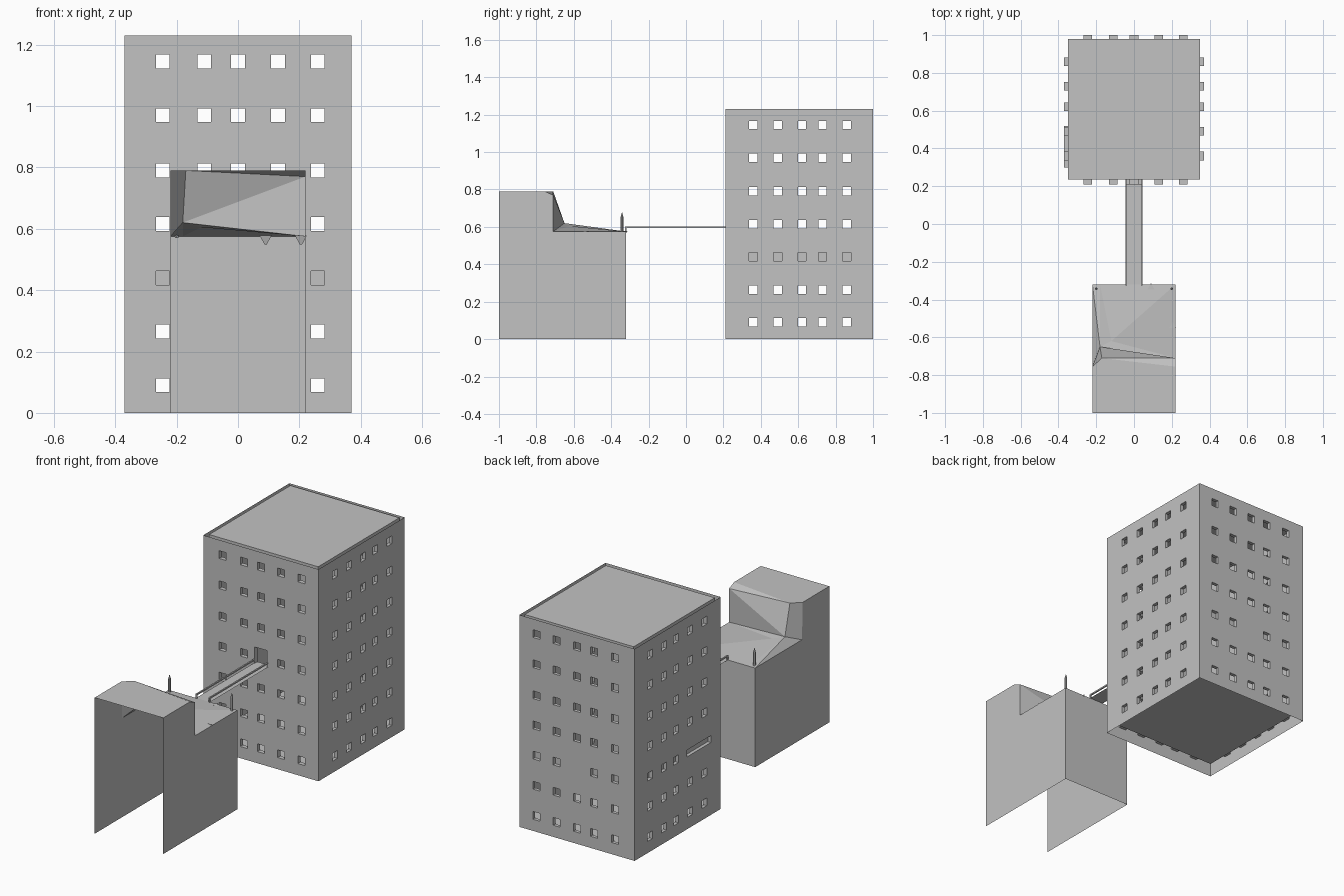
import bpy, bmesh
from mathutils import Vector

cube = bpy.data.objects.get("Cube")
if cube:
    bpy.data.objects.remove(cube, do_unlink=True)

grey = bpy.data.materials.new("plain_grey")
grey.use_nodes = True
GREY = (0.54, 0.54, 0.54, 1)
grey.diffuse_color = GREY
grey.node_tree.nodes["Principled BSDF"].inputs["Base Color"].default_value = GREY


def finish(name, bm, recalc=True):
    bmesh.ops.remove_doubles(bm, verts=bm.verts, dist=0.0005)
    if recalc:
        bmesh.ops.recalc_face_normals(bm, faces=bm.faces)
    mesh = bpy.data.meshes.new(name)
    bm.to_mesh(mesh)
    bm.free()
    mesh.materials.append(grey)
    ob = bpy.data.objects.new(name, mesh)
    bpy.context.scene.collection.objects.link(ob)
    return ob


def face(bm, *pts):
    bm.faces.new([bm.verts.new(p) for p in pts])


def box(bm, lo, hi):
    res = bmesh.ops.create_cube(bm, size=1)
    lo, hi = Vector(lo), Vector(hi)
    for v in res["verts"]:
        v.co = [(a + b) / 2 + c * (b - a) for a, b, c in zip(lo, hi, v.co)]


def inside(u, z, r):
    return r[0] < u < r[1] and r[2] < z < r[3]


def skin(bm, place, depth, area, grid, holes):
    """One sheet of wall, cut along the grid and open at the holes."""
    us = sorted({u for u in grid[0] if area[0] < u < area[1]} | set(area[:2]))
    zs = sorted({z for z in grid[1] if area[2] < z < area[3]} | set(area[2:]))
    for u0, u1 in zip(us, us[1:]):
        for z0, z1 in zip(zs, zs[1:]):
            if not any(inside((u0 + u1) / 2, (z0 + z1) / 2, h) for h in holes):
                face(bm, place(u0, z0, depth), place(u1, z0, depth),
                     place(u1, z1, depth), place(u0, z1, depth))


def wall(bm, place, outer, inner, out_area, in_area, holes, blind):
    """Double wall whose openings are lined from the outer to the inner sheet."""
    grid = ({u for h in holes for u in h[:2]}, {z for h in holes for z in h[2:]})
    skin(bm, place, outer, out_area, grid, holes)
    skin(bm, place, inner, in_area, grid, [h for h in holes if h not in blind])
    for u0, u1, z0, z1 in holes:
        ring = [(u0, z0), (u1, z0), (u1, z1), (u0, z1)]
        for a, b in zip(ring, ring[1:] + ring[:1]):
            face(bm, place(*a, outer), place(*b, outer),
                 place(*b, inner), place(*a, inner))


# Tower with a grid of square windows on every side
TOP, FLOOR = 1.23, 0.06
ROWS = (0.09, 0.265, 0.44, 0.615, 0.79, 0.97, 1.145)
X_COLS = (-0.245, -0.11, 0, 0.13, 0.26)
Y_COLS = (0.36, 0.49, 0.62, 0.73, 0.86)
H = 0.0225


def windows(cols, skip=()):
    return [(u - H, u + H, z - H, z + H) for z in ROWS for u in cols
            if (u, z) not in skip]


def at_x(u, z, d):
    return (d, u, z)


def at_y(u, z, d):
    return (u, d, z)


door = (-0.04, 0.04, 0.575, 0.67)
slot = (0.30, 0.52, 0.42, 0.46)
front = windows(X_COLS, {(0, 0.615)}) + [door]
back = windows(X_COLS, {(0, 0.44)})
right = windows(Y_COLS)
left = windows(Y_COLS, {(0.36, 0.44), (0.49, 0.44)}) + [slot]


def middle_row(holes):
    return [h for h in holes if inside(h[0] + H, 0.44, (-1, 1, h[2], h[3]))]


bm = bmesh.new()
x_out, x_in = (-0.37, 0.37, 0, TOP), (-0.35, 0.35, FLOOR, TOP)
y_out, y_in = (0.21, 1, 0, TOP), (0.235, 0.98, FLOOR, TOP)
wall(bm, at_y, 0.21, 0.235, x_out, x_in, front, [])
wall(bm, at_y, 1, 0.98, x_out, x_in, back, middle_row(back))
wall(bm, at_x, 0.37, 0.35, y_out, y_in, right, [])
wall(bm, at_x, -0.37, -0.35, y_out, y_in, left, middle_row(left))
finish("tower_walls", bm)

# Roof and floor sheets set inside the outer wall
for name, z in (("tower_floor", FLOOR), ("tower_roof", TOP)):
    bm = bmesh.new()
    face(bm, (-0.35, 0.235, z), (0.35, 0.235, z), (0.35, 0.98, z), (-0.35, 0.98, z))
    finish(name, bm)

# Broken block: two side walls and a back wall, open in front and below
LOW, HIGH, W = 0.575, 0.79, 0.22
bm = bmesh.new()
face(bm, (W, -1, 0), (W, -0.32, 0), (W, -0.32, LOW), (W, -0.71, LOW),
     (W, -0.71, 0.77), (W, -0.755, HIGH), (W, -1, HIGH))
face(bm, (-W, -1, 0), (-W, -1, HIGH), (-W, -0.755, HIGH), (-W, -0.75, LOW),
     (-W, -0.32, LOW), (-W, -0.32, 0))
face(bm, (W, -0.32, 0), (-W, -0.32, 0), (-W, -0.32, LOW), (W, -0.32, LOW))
finish("block_walls", bm, recalc=False)

# Roof, ragged step and lower terrace of the block
roof_l, roof_r = (-W, -0.755, HIGH), (W, -0.755, HIGH)
edge_l, edge_r = (-0.17, -0.71, HIGH), (W, -0.71, 0.77)
foot_l, foot_r = (-0.18, -0.65, 0.62), (W, -0.71, LOW)
side, heap = (-W, -0.75, LOW), (-0.12, -0.62, 0.605)
back_l, back_r, seam = (-W, -0.32, LOW), (W, -0.32, LOW), (-0.18, -0.32, LOW)
bm = bmesh.new()
for pts in (((-W, -1, HIGH), (W, -1, HIGH), roof_r, roof_l),
            (roof_l, roof_r, edge_l), (roof_r, edge_r, edge_l),
            (edge_l, edge_r, foot_l), (edge_r, foot_r, foot_l),
            (roof_l, edge_l, foot_l, side),
            (foot_l, foot_r, heap), (foot_l, heap, seam),
            (heap, foot_r, back_r), (heap, back_r, seam),
            (side, foot_l, back_l), (foot_l, seam, back_l)):
    face(bm, *pts)
finish("block_terrace", bm, recalc=False)

# Small shards along the broken edges
bm = bmesh.new()
for x, y in ((0.09, -0.335), (0.205, -0.54)):
    res = bmesh.ops.create_cone(bm, segments=3, radius1=0.004, radius2=0.022,
                                depth=0.03, cap_ends=True)
    bmesh.ops.translate(bm, verts=res["verts"], vec=(x, y, LOW - 0.012))
finish("edge_shards", bm)

# Pointed corner posts
for name, x in (("left_post", 0.2), ("right_post", -0.2)):
    bm = bmesh.new()
    for r2, depth, z in ((0.007, 0.085, 0.6125), (0, 0.025, 0.6675)):
        res = bmesh.ops.create_cone(bm, segments=6, radius1=0.007, radius2=r2,
                                    depth=depth, cap_ends=True)
        bmesh.ops.translate(bm, verts=res["verts"], vec=(x, -0.342, z))
    finish(name, bm)

# Footbridge deck and thin handrails
bm = bmesh.new()
face(bm, (-0.045, -0.32, LOW), (0.045, -0.32, LOW), (0.045, 0.235, LOW), (-0.045, 0.235, LOW))
finish("bridge_deck", bm)
for name, x in (("left_rail", 0.041), ("right_rail", -0.041)):
    bm = bmesh.new()
    box(bm, (x - 0.004, -0.325, 0.593), (x + 0.004, 0.21, 0.601))
    box(bm, (x - 0.004, -0.325, LOW), (x + 0.004, -0.317, 0.593))
    finish(name, bm)
